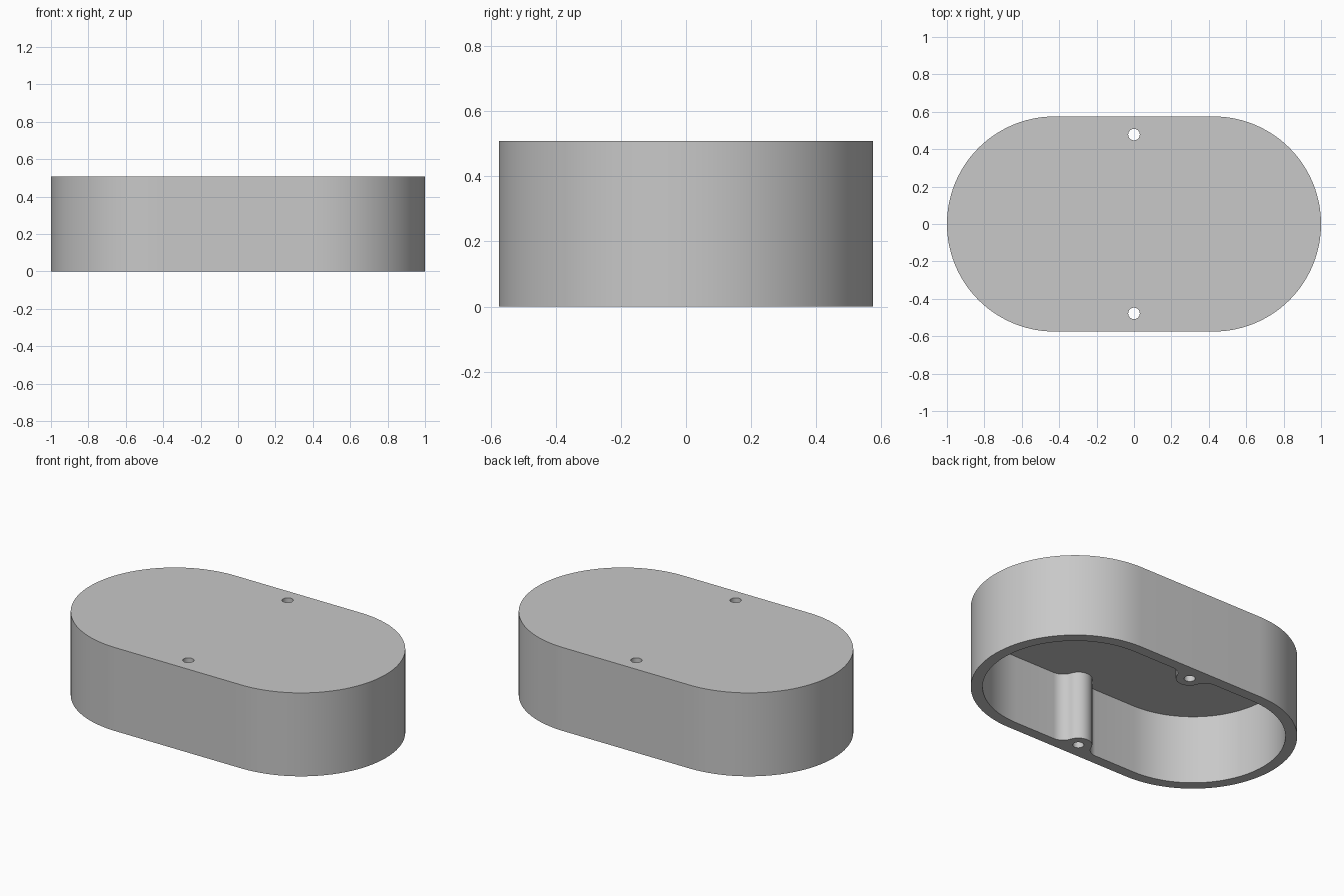
import bpy, bmesh
from math import radians, degrees, sin, cos, sqrt, atan2

cube = bpy.data.objects.get("Cube")
if cube:
    bpy.data.objects.remove(cube, do_unlink=True)

HEIGHT, DEPTH = 0.508, 0.42          # outer height, depth of the hollow
END_X, OUTER_R, WALL = 0.425, 0.575, 0.065
INNER_R = OUTER_R - WALL
HOLE_Y, HOLE_R = 0.478, 0.031
BOSS_R, FILLET = 0.077, 0.08


def arc(cx, cy, r, start, end, steps):
    angles = [radians(start + (end - start) * i / steps) for i in range(steps + 1)]
    return [(cx + r * cos(a), cy + r * sin(a)) for a in angles]


def with_half_turn(points):
    return points + [(-x, -y) for x, y in points]


# Outer stadium outline
outer = with_half_turn(arc(END_X, 0, OUTER_R, -90, 90, 48))

# Inner outline: end arc, then a screw boss blended into the straight wall
fy = INNER_R - FILLET
fx = sqrt((BOSS_R + FILLET) ** 2 - (fy - HOLE_Y) ** 2)
a = degrees(atan2(HOLE_Y - fy, -fx))
inner = with_half_turn(
    arc(END_X, 0, INNER_R, -90, 90, 48)
    + arc(fx, fy, FILLET, 90, a, 10)
    + arc(0, HOLE_Y, BOSS_R, a - 180, -a, 20)[1:-1]
    + arc(-fx, fy, FILLET, 180 - a, 90, 10))

# Screw holes
holes = [arc(0, s * HOLE_Y, HOLE_R, 0, 360, 32)[:-1] for s in (-1, 1)]

bm = bmesh.new()


def wall(points, top):
    """Upright wall along a closed outline; returns its bottom and top edges."""
    low = [bm.verts.new((x, y, 0)) for x, y in points]
    high = [bm.verts.new((x, y, top)) for x, y in points]
    n = len(points)
    for i in range(n):
        j = (i + 1) % n
        bm.faces.new((low[i], low[j], high[j], high[i]))
    return [[bm.edges.get((ring[i], ring[(i + 1) % n])) for i in range(n)]
            for ring in (low, high)]


def cap(*loops):
    bmesh.ops.triangle_fill(bm, use_beauty=True, edges=[e for l in loops for e in l])


outer_low, outer_high = wall(outer, HEIGHT)
inner_low, inner_high = wall(inner, DEPTH)
hole_loops = [wall(h, HEIGHT) for h in holes]

# Rim, ceiling of the hollow, and top plate
cap(outer_low, inner_low, *[h[0] for h in hole_loops])
cap(inner_high)
cap(outer_high, *[h[1] for h in hole_loops])
bmesh.ops.recalc_face_normals(bm, faces=bm.faces[:])

mesh = bpy.data.meshes.new("housing_cover")
bm.to_mesh(mesh)
bm.free()
cover = bpy.data.objects.new("housing_cover", mesh)
bpy.context.collection.objects.link(cover)

# Plain grey material
colour = (0.58, 0.58, 0.58, 1)
grey = bpy.data.materials.new("light_grey")
grey.use_nodes = True
grey.diffuse_color = colour
grey.node_tree.nodes["Principled BSDF"].inputs["Base Color"].default_value = colour
mesh.materials.append(grey)

bpy.ops.object.select_all(action="DESELECT")
cover.select_set(True)
bpy.context.view_layer.objects.active = cover
bpy.ops.object.shade_smooth_by_angle(angle=radians(30))
